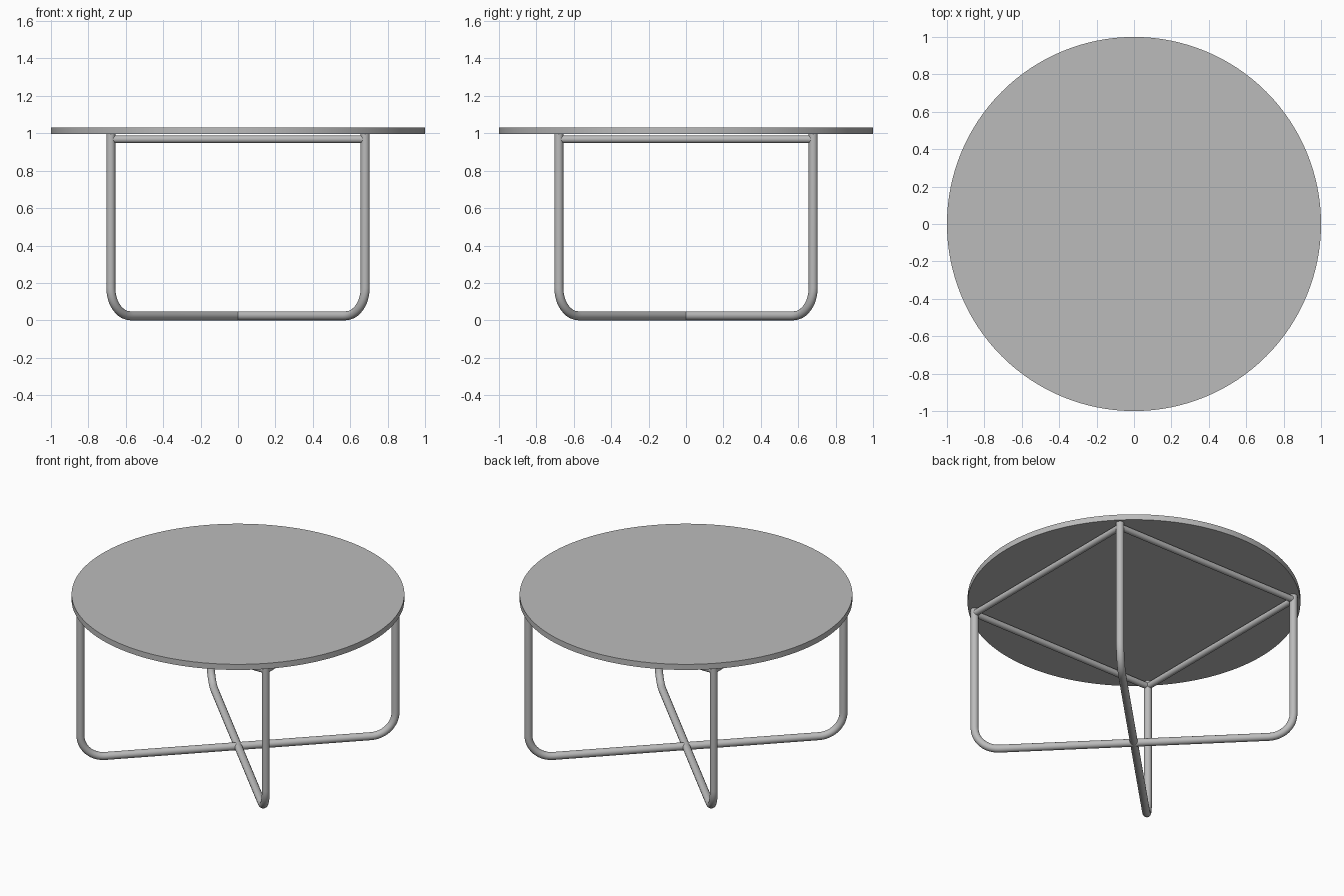
import bpy
from math import sin, cos, pi, radians
from mathutils import Vector

old = bpy.data.objects.get("Cube")
if old:
    bpy.data.objects.remove(old, do_unlink=True)

LEG = 0.68          # leg offset along x and y
TUBE = 0.024        # leg tube radius
RAIL = 0.02         # rail tube radius
BEND = 0.15         # bend radius of the legs
UNDER, TOP = 0.995, 1.032

grey = bpy.data.materials.new("grey metal")
grey.use_nodes = True
colour = (0.5, 0.5, 0.5, 1)
grey.diffuse_color = colour
grey.node_tree.nodes["Principled BSDF"].inputs["Base Color"].default_value = colour


def finish(obj):
    bpy.ops.object.select_all(action="DESELECT")
    obj.select_set(True)
    bpy.context.view_layer.objects.active = obj
    if obj.type == "CURVE":
        bpy.ops.object.convert(target="MESH")
        obj = bpy.context.object
    obj.data.materials.clear()
    obj.data.materials.append(grey)
    bpy.ops.object.shade_smooth_by_angle(angle=radians(40))


def tube(name, points, radius):
    curve = bpy.data.curves.new(name, "CURVE")
    curve.dimensions = "3D"
    curve.bevel_depth = radius
    curve.bevel_resolution = 6
    curve.use_fill_caps = True
    spline = curve.splines.new("POLY")
    spline.points.add(len(points) - 1)
    for p, co in zip(spline.points, points):
        p.co = (*co, 1)
    obj = bpy.data.objects.new(name, curve)
    bpy.context.collection.objects.link(obj)
    finish(obj)


# Round tabletop
bpy.ops.mesh.primitive_cylinder_add(vertices=128, radius=1, depth=TOP - UNDER,
                                    location=(0, 0, (TOP + UNDER) / 2))
bpy.context.object.name = "tabletop"
finish(bpy.context.object)

# Two U-shaped leg frames crossing on the floor
reach = LEG * 2 ** 0.5
half = [(reach, UNDER)]
for i in range(13):
    a = i / 12 * pi / 2
    half.append((reach - BEND + BEND * cos(a), TUBE + BEND - BEND * sin(a)))
profile = half + [(-u, z) for u, z in reversed(half)]
for name, side in (("leg_frame_a", 1), ("leg_frame_b", -1)):
    along = Vector((1, side, 0)).normalized()
    tube(name, [along * u + Vector((0, 0, z)) for u, z in profile], TUBE)

# Square of rails joining the leg tops
corners = [Vector((x * LEG, y * LEG, 0.968))
           for x, y in ((-1, -1), (1, -1), (1, 1), (-1, 1))]
for i, name in enumerate(("front_rail", "left_rail", "back_rail", "right_rail")):
    tube(name, [corners[i], corners[(i + 1) % 4]], RAIL)
